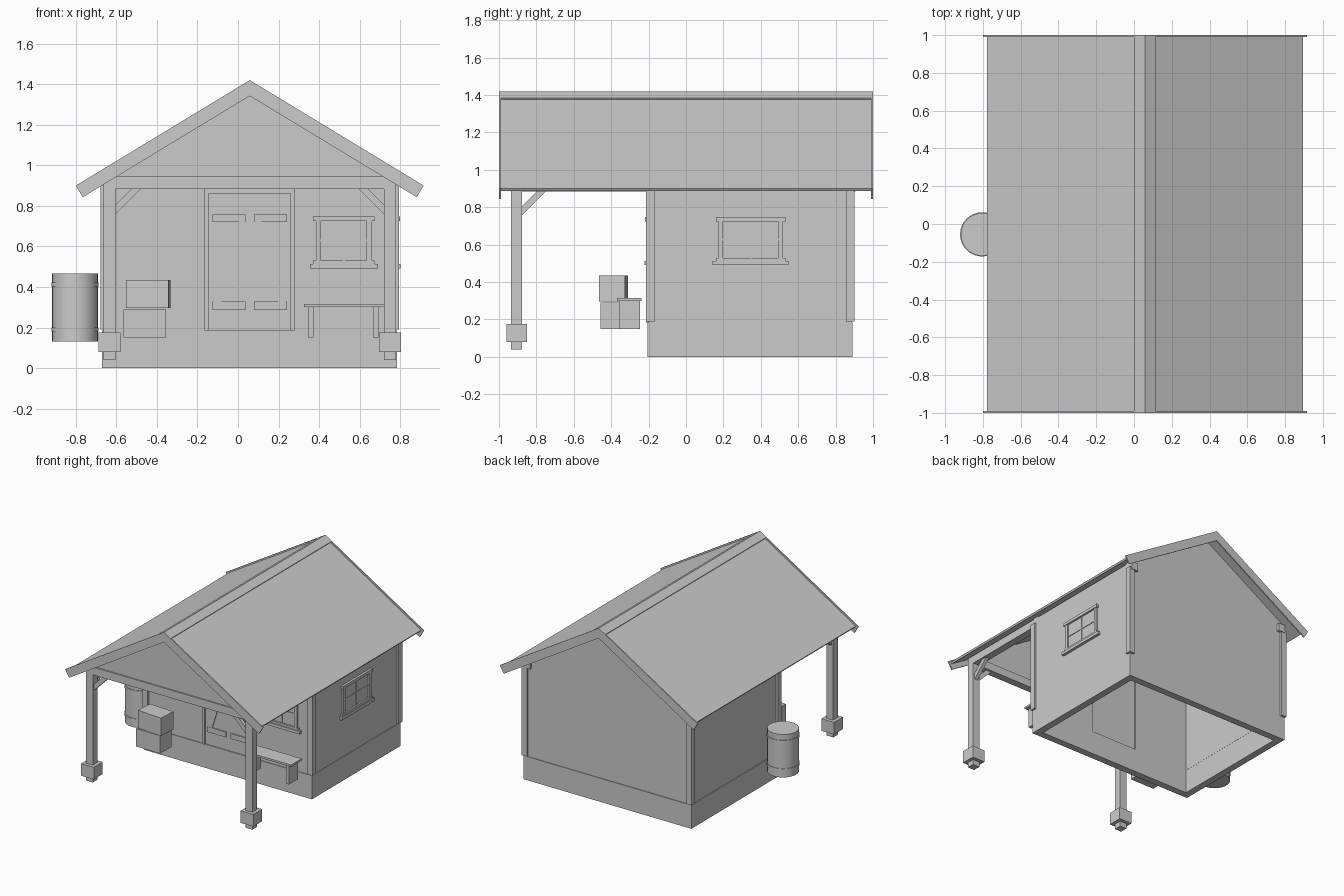
import bpy, bmesh, math
from mathutils import Matrix, Vector

if "Cube" in bpy.data.objects:
    bpy.data.objects.remove(bpy.data.objects["Cube"])

CX = 0.058            # house centre line
SLOPE = 0.606         # roof pitch


def finish(name, bm, matrix=None):
    bmesh.ops.recalc_face_normals(bm, faces=bm.faces)
    me = bpy.data.meshes.new(name)
    bm.to_mesh(me)
    bm.free()
    ob = bpy.data.objects.new(name, me)
    bpy.context.collection.objects.link(ob)
    if matrix:
        ob.matrix_world = matrix
    return ob


def boxes(name, *ranges, matrix=None):
    """Each range is (x0, x1, y0, y1, z0, z1)."""
    bm = bmesh.new()
    for x0, x1, y0, y1, z0, z1 in ranges:
        m = Matrix.Translation(((x0 + x1) / 2, (y0 + y1) / 2, (z0 + z1) / 2)) @ \
            Matrix.Diagonal((x1 - x0, y1 - y0, z1 - z0, 1))
        bmesh.ops.create_cube(bm, size=1, matrix=m)
    return finish(name, bm, matrix)


def prism(name, pts, y0, y1, matrix=None):
    """Extrude an xz profile along y."""
    bm = bmesh.new()
    f = bm.faces.new([bm.verts.new((x, y0, z)) for x, z in pts])
    r = bmesh.ops.extrude_face_region(bm, geom=[f])
    bmesh.ops.translate(bm, vec=(0, y1 - y0, 0),
                        verts=[g for g in r['geom'] if isinstance(g, bmesh.types.BMVert)])
    return finish(name, bm, matrix)


def mirrored(pts, s):
    return [(CX + s * dx, z) for dx, z in pts]


def roof_z(dx, drop):
    return 1.42 - drop - abs(dx) * SLOPE


def chevron(half, drop, thick):
    """Upside-down V profile with ends cut square to the slope."""
    e, t = half - thick * 0.44, drop + thick
    right = [(0, 1.42 - drop), (half, roof_z(half, drop)), (e, roof_z(e, t)), (0, 1.42 - t)]
    left = [(-x, z) for x, z in right[2:0:-1]]
    return mirrored(right + left, 1)


# roof
prism("roof_panels", chevron(0.837, 0.013, 0.018), -0.99, 0.99)
prism("ridge_cap", chevron(0.057, 0.0, 0.012), -0.992, 0.992)
for name, y in (("front_bargeboard", -1.0), ("back_bargeboard", 0.99)):
    prism(name, chevron(0.858, 0.0, 0.078), y, y + 0.01)

# hollow foundation
X0, X1, Y0, Y1, T = -0.67, 0.785, -0.205, 0.89, 0.055
boxes("foundation", (X0, X1, Y0, Y0 + T, 0, 0.185), (X0, X1, Y1 - T, Y1, 0, 0.185),
      (X0, X0 + T, Y0 + T, Y1 - T, 0, 0.185), (X1 - T, X1, Y0 + T, Y1 - T, 0, 0.185))

# walls, the front one notched for the doorway
H = 0.722
ez, top = roof_z(H, 0.031), 1.389
gable = [(-H, 0.185), (-H, ez), (0, top), (H, ez), (H, 0.185)]
door = [(0.2, 0.185), (0.2, 0.86), (-0.2, 0.86), (-0.2, 0.185)]
prism("back_wall", mirrored(gable, 1), 0.835, 0.885)
prism("front_wall", mirrored(gable + door, 1), -0.2, -0.15)
for name, s in (("left_wall", -1), ("right_wall", 1)):
    xa, xb = sorted((CX + s * H, CX + s * (H - 0.05)))
    boxes(name, (xa, xb, -0.15, 0.835, 0.185, 0.94))

# corner boards
for side, s in (("left", -1), ("right", 1)):
    xa, xb = sorted((CX + s * 0.737, CX + s * 0.692))
    boxes(side + "_front_corner_board", (xa, xb, -0.213, -0.168, 0.19, 0.90))
    boxes(side + "_back_corner_board", (xa, xb, 0.856, 0.901, 0.19, 0.90))

# porch frame: posts, blocks, plates, braces
for side, s in (("left", -1), ("right", 1)):
    px = CX + s * 0.692
    boxes(side + "_porch_post", (px - 0.029, px + 0.029, -0.935, -0.877, 0.04, 0.885))
    boxes(side + "_post_block", (px - 0.055, px + 0.055, -0.96, -0.85, 0.08, 0.175))
    boxes(side + "_roof_plate", (px - 0.029, px + 0.029, -0.935, 0.905, 0.883, 0.945))
    brace = [(0.663, 0.757), (0.535, 0.885), (0.583, 0.885), (0.663, 0.805)]
    prism(side + "_cross_brace", mirrored(brace, s), -0.92, -0.892)
    rot = Matrix.Translation((px, -0.877, 0)) @ Matrix.Rotation(math.pi / 2, 4, 'Z')
    prism(side + "_long_brace", [(CX - x + 0.663 - CX, z) for x, z in brace],
          -0.014, 0.014, rot)
boxes("porch_tie_beam", (CX - 0.663, CX + 0.663, -0.935, -0.877, 0.883, 0.945))
gx = 0.72
prism("porch_gable", mirrored([(-gx, 0.945), (0, 1.389), (gx, 0.945)], 1), -0.925, -0.895)

# double door with frame and braces
boxes("door_leaf", (CX - 0.2, CX + 0.2, -0.197, -0.165, 0.185, 0.86))
boxes("door_frame", (CX - 0.223, CX - 0.2, -0.213, -0.15, 0.185, 0.885),
      (CX + 0.2, CX + 0.223, -0.213, -0.15, 0.185, 0.885),
      (CX - 0.2, CX + 0.2, -0.213, -0.15, 0.86, 0.885))
for side, s in (("left", -1), ("right", 1)):
    xa, xb = sorted((CX + s * 0.02, CX + s * 0.183))
    boxes(side + "_door_rails", (xa, xb, -0.206, -0.195, 0.72, 0.757),
          (xa, xb, -0.206, -0.195, 0.287, 0.328))
    prism(side + "_door_brace", mirrored([(0.018, 0.72), (0.055, 0.72), (0.18, 0.328),
                                          (0.14, 0.328)], s), -0.204, -0.195)


def window(name, w, matrix):
    """Window facing local -y, wall face at y = 0; w is half the glass width."""
    boxes(name + "_pane", (-w, w, -0.003, 0.01, 0.53, 0.725), matrix=matrix)
    boxes(name + "_frame",
          (-w - 0.038, w + 0.038, -0.018, 0.01, 0.725, 0.748),
          (-w - 0.025, -w, -0.013, 0.01, 0.53, 0.725),
          (w, w + 0.025, -0.013, 0.01, 0.53, 0.725),
          (-w - 0.038, w + 0.038, -0.015, 0.01, 0.513, 0.53),
          (-w - 0.055, w + 0.055, -0.022, 0.01, 0.49, 0.513),
          (-0.005, 0.005, -0.008, 0.01, 0.53, 0.725),
          (-w, w, -0.008, 0.01, 0.623, 0.633), matrix=matrix)


window("front_window", 0.113, Matrix.Translation((0.522, -0.2, 0)))
window("side_window", 0.148, Matrix.Translation((0.78, 0.346, 0)) @
       Matrix.Rotation(math.pi / 2, 4, 'Z'))

# bench
boxes("bench_seat", (0.325, 0.72, -0.37, -0.238, 0.30, 0.315))
boxes("bench_legs", (0.345, 0.373, -0.357, -0.245, 0.15, 0.30),
      (0.665, 0.693, -0.357, -0.245, 0.15, 0.30))

# stacked crates
boxes("lower_crate", (-0.565, -0.355, -0.457, -0.315, 0.15, 0.29))
boxes("upper_crate", (-0.105, 0.105, -0.07, 0.07, 0.295, 0.435),
      matrix=Matrix.Translation((-0.443, -0.388, 0)) @ Matrix.Rotation(math.radians(-4), 4, 'Z'))

# barrel with two hoops
for name, r, z0, z1 in (("barrel", 0.113, 0.13, 0.467), ("lower_hoop", 0.117, 0.18, 0.2),
                        ("upper_hoop", 0.117, 0.402, 0.422)):
    bm = bmesh.new()
    bmesh.ops.create_cone(bm, cap_ends=True, segments=32, radius1=r, radius2=r, depth=z1 - z0,
                          matrix=Matrix.Translation((-0.804, -0.055, (z0 + z1) / 2)))
    ob = finish(name, bm)
    bpy.context.view_layer.objects.active = ob
    ob.select_set(True)
    bpy.ops.object.shade_smooth_by_angle()
    ob.select_set(False)
